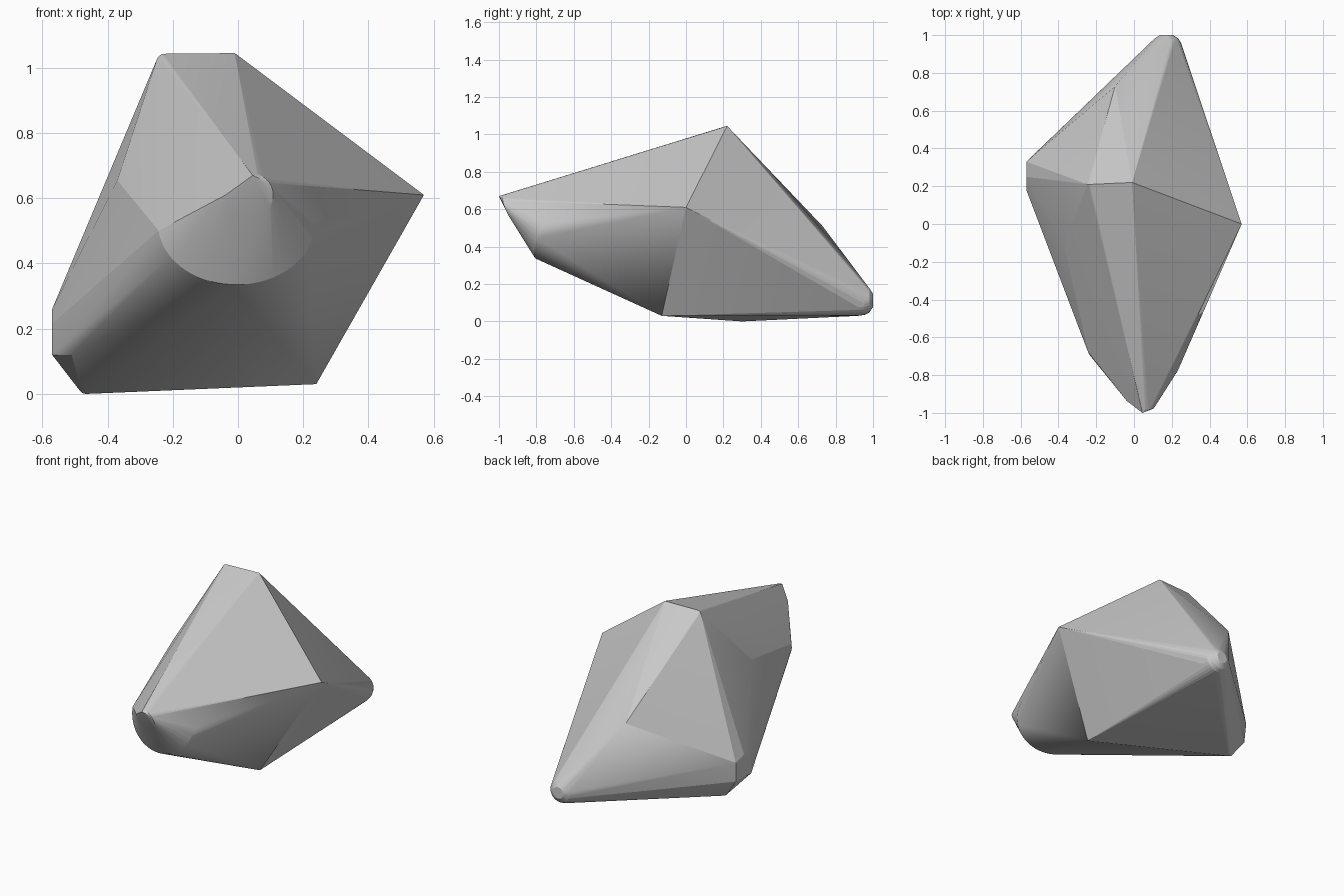
import bpy, bmesh
from math import sin, cos, radians, pi

if "Cube" in bpy.data.objects:
    bpy.data.objects.remove(bpy.data.objects["Cube"])

def ring(c, rx, rz, n=24, a0=0, a1=360, sx=0.0, sz=0.0):
    """Elliptical arc facing along y, with its plane tilted by sx and sz."""
    pts = []
    for i in range(n):
        a = radians(a0 + (a1 - a0) * i / n)
        dx, dz = rx * cos(a), rz * sin(a)
        pts.append((c[0] + dx, c[1] + sx * dx + sz * dz, c[2] + dz))
    return pts

# Main corners: ridge, right point, base, rear bulge, left shoulder
pts = [(-0.01, 0.22, 1.045), (0.0, 0.215, 1.035), (0.57, 0.0, 0.61),
       (0.24, -0.13, 0.03), (-0.10, 0.73, 0.51),
       (-0.37, -0.11, 0.655), (-0.37, -0.17, 0.57), (-0.29, -0.45, 0.46)]
# Left foot corners
pts += [(-0.57, 0.33, 0.24), (-0.57, 0.25, 0.26), (-0.57, 0.18, 0.215),
        (-0.57, 0.18, 0.12), (-0.565, 0.32, 0.12), (-0.51, 0.07, 0.12)]
# Rounded corners of the ridge and base
pts += ring((-0.225, 0.21, 1.018), 0.025, 0.025, 8, 80, 180)
pts += ring((-0.465, 0.30, 0.025), 0.025, 0.025, 8, 190, 290)

# Nose: broad lower arc, then the small blunt end
for x, y, z in ring((-0.005, 0, 0.52), 0.24, 0.185, 36, 186, 378):
    pts.append((x, -0.80 + 0.45 * (z - 0.335) - 0.2 * x, z))
pts += ring((0.035, -0.953, 0.61), 0.073, 0.068, 28, 180, 440, -0.22, -0.37)
pts.append((0.045, -1.0, 0.67))

# Rounded rear tip
for y, r in ((1.0, 0.035), (0.98, 0.065), (0.955, 0.078), (0.92, 0.083)):
    pts += ring((0.172, y, 0.113), r, r, 28)

# Stone body wrapped around all the corner pieces
bm = bmesh.new()
for p in pts:
    bm.verts.new(p)
res = bmesh.ops.convex_hull(bm, input=bm.verts[:])
loose = [v for v in bm.verts if not v.link_faces]
bmesh.ops.delete(bm, geom=loose, context='VERTS')
bmesh.ops.recalc_face_normals(bm, faces=bm.faces[:])
bmesh.ops.dissolve_limit(bm, angle_limit=radians(0.5), verts=bm.verts[:], edges=bm.edges[:])
mesh = bpy.data.meshes.new("faceted_stone")
bm.to_mesh(mesh)
bm.free()
stone = bpy.data.objects.new("faceted_stone", mesh)
bpy.context.collection.objects.link(stone)
bpy.context.view_layer.objects.active = stone
stone.select_set(True)
bpy.ops.object.shade_smooth_by_angle(angle=radians(10))
